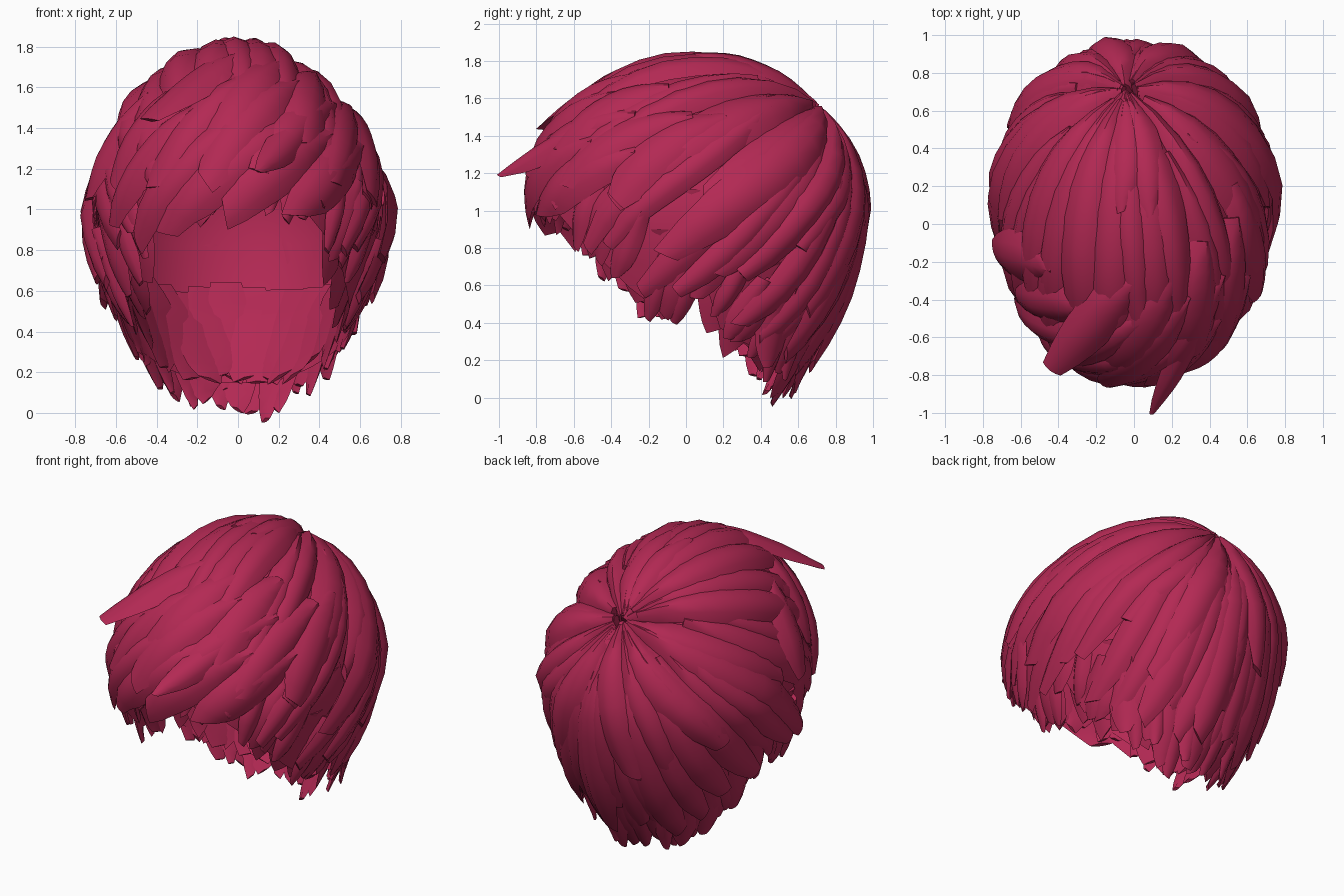
import bpy, bmesh, math, random
from mathutils import Vector

random.seed(11)
if "Cube" in bpy.data.objects:
    bpy.data.objects.remove(bpy.data.objects["Cube"], do_unlink=True)

hair = bpy.data.materials.new("crimson hair")
hair.use_nodes = True
hair.diffuse_color = (0.45, 0.022, 0.088, 1)
hair.node_tree.nodes["Principled BSDF"].inputs["Base Color"].default_value = hair.diffuse_color

CENTRE = Vector((0, 0.1, 0.98))
# Hem height by angle from the front
HEM = [(0, 1.0), (25, 0.93), (42, 0.73), (55, 0.55), (64, 0.42), (73, 0.35), (80, 0.42),
       (86, 0.55), (92, 0.5), (98, 0.24), (130, 0.1), (155, 0.03), (180, 0.03)]


def hem(az):
    a = abs((az + 180) % 360 - 180)
    for (a0, z0), (a1, z1) in zip(HEM, HEM[1:]):
        if a <= a1:
            return z0 + (z1 - z0) * (a - a0) / (a1 - a0)
    return HEM[-1][1]


def direction(az, z):
    """Unit direction for an angle (0 front, 90 left) and a height."""
    s = max(-0.95, min(0.99, (z - CENTRE.z) / (0.83 if z > CENTRE.z else 1.12)))
    h, a = math.sqrt(1 - s * s), math.radians(az)
    return Vector((h * math.sin(a), -h * math.cos(a), s))


def surface(d, lift=0.0):
    """Point on the head form, and its outward normal."""
    ry = 0.83 if d.y > 0 else 0.92
    rz = 0.8 - 0.05 * d.y if d.z > 0 else 1.12
    low = 1 + 0.12 * min(d.z, 0)
    narrow = low - 0.15 * max(d.z, 0)
    p = Vector((d.x * 0.73 * narrow, d.y * ry * low, d.z * rz))
    n = Vector((d.x / 0.73, d.y / ry, d.z / rz)).normalized()
    return CENTRE + p + n * lift, n


def add_object(name, bm):
    bmesh.ops.recalc_face_normals(bm, faces=bm.faces)
    me = bpy.data.meshes.new(name)
    bm.to_mesh(me)
    bm.free()
    me.materials.append(hair)
    ob = bpy.data.objects.new(name, me)
    bpy.context.collection.objects.link(ob)
    bpy.ops.object.select_all(action='DESELECT')
    ob.select_set(True)
    bpy.context.view_layer.objects.active = ob
    bpy.ops.object.shade_smooth_by_angle(angle=math.radians(45))


def slide(a, b, t):
    """Direction part way from a to b."""
    ang = a.angle(b)
    return (a * math.sin((1 - t) * ang) + b * math.sin(t * ang)).normalized()


def lock(bm, start, end, width, thick=0.035, lift=0.0, tip_lift=0.0, bend=0.0, root=0.35, tip=0.4):
    """Flattened tapering tuft swept over the head from start to end."""
    across = start.cross(end).normalized()
    slant = random.uniform(-0.9, 0.9)
    steps, rows = 9, []

    def at(t):
        d = (slide(start, end, t) + across * bend * math.sin(math.pi * t)).normalized()
        return surface(d, lift * min(1, 0.4 + 2 * t) + tip_lift * max(t, 0) ** 3)

    for i in range(steps + 1):
        t = i / steps
        p, n = at(t)
        tan = (at(t + 0.02)[0] - at(t - 0.02)[0]).normalized()
        side = tan.cross(n).normalized()
        if t < 0.5:
            w = width * (root + (1 - root) * math.sin(math.pi * t))
        else:
            w = width * (1 - (1 - tip) * ((t - 0.5) * 2) ** 2.5)
        h = thick * (1 if t < 0.7 else 1 - 2.6 * (t - 0.7))
        skew = tan * slant * w * max(0, t - 0.8) * 5
        row = [bm.verts.new(p + side * u * w + skew * u + n * (h * (1 - 1.6 * u * u)))
               for u in (-1, -0.55, 0, 0.55, 1)]
        row.append(bm.verts.new(p - n * thick * 0.7))
        rows.append(row)
    for a, b in zip(rows, rows[1:]):
        for j in range(6):
            k = (j + 1) % 6
            bm.faces.new((a[j], a[k], b[k], b[j]))
    bm.faces.new(rows[0])
    bm.faces.new(rows[-1])


WHORL = Vector((-0.06, 0.71, 0.7)).normalized()

# Scalp shell, open over the face and neck
bm = bmesh.new()
rings, segs, grid = 10, 48, []
for r in range(rings + 1):
    ring = []
    for s in range(segs):
        az = s * 360 / segs
        low = math.asin(direction(az, hem(az) + 0.1).z)
        el = math.radians(88) + (low - math.radians(88)) * r / rings
        a = math.radians(az)
        d = Vector((math.cos(el) * math.sin(a), -math.cos(el) * math.cos(a), math.sin(el)))
        ring.append(bm.verts.new(surface(d, -0.03)[0]))
    grid.append(ring)
for a, b in zip(grid, grid[1:]):
    for s in range(segs):
        k = (s + 1) % segs
        bm.faces.new((a[s], a[k], b[k], b[s]))
bm.faces.new(grid[0])
add_object("scalp_shell", bm)

# Inner lining of tufts behind the sideburns and nape
bm = bmesh.new()
for i in range(24):
    az = 52 + i * 256 / 23
    low = hem(az) + random.uniform(0.02, 0.1)
    lock(bm, direction(az, low + 0.5), direction(az, low), 0.11, 0.02, -0.1,
         random.uniform(-0.02, 0.04), root=0.7, tip=0.5)
add_object("inner_tufts", bm)

# Under layer: short tufts that make the jagged hem
bm = bmesh.new()
for i in range(50):
    az = i * 360 / 50 + random.uniform(-3, 3)
    back = abs(az - 180) < 60
    end = direction(az, hem(az) + random.uniform(-0.03, 0.09))
    sweep = 0 if back else (14 if az < 180 else -14)
    start = direction(az + sweep, hem(az) + random.uniform(0.4, 0.6))
    out = random.uniform(0.01, 0.1) if back else random.uniform(-0.02, 0.02)
    lock(bm, start, end, random.uniform(0.06, 0.11), 0.025, -0.02, out, root=0.6, tip=0.3)
add_object("hem_tufts", bm)

# Middle layer: long tufts over the sides and nape
bm = bmesh.new()
for i in range(26):
    az = 32 + i * 296 / 25 + random.uniform(-4, 4)
    end = direction(az, hem(az) + random.uniform(0.12, 0.34))
    lock(bm, slide(WHORL, end, 0.25), end, random.uniform(0.09, 0.13), 0.035, random.uniform(-0.01, 0.015),
         random.uniform(-0.01, 0.04), 0.1 * math.sin(math.radians(az)))
add_object("side_locks", bm)

# Top layer: locks of uneven length fanning out of the crown whorl
bm = bmesh.new()
for i in range(22):
    az = i * 360 / 22 + random.uniform(-5, 5)
    az -= 10 * math.sin(math.radians(az))
    drop = (0.42 if i % 2 else 0.62) + random.uniform(-0.08, 0.08)
    end = direction(az, hem(az) + drop)
    lock(bm, slide(WHORL, end, random.uniform(0.01, 0.08)), end, random.uniform(0.1, 0.16), 0.045,
         random.uniform(0.0, 0.035), random.uniform(-0.01, 0.03),
         0.1 * math.sin(math.radians(az)) + random.uniform(-0.04, 0.04), root=0.3, tip=0.4)
add_object("crown_locks", bm)

# Fringe swept to the right: start angle, start height, end angle, end height, tip lift
bm = bmesh.new()
for a0, z0, a1, z1, out in [
        (45, 1.35, -5, 0.98, 0.0), (30, 1.4, -28, 0.88, 0.0), (10, 1.45, -42, 0.84, 0.0),
        (65, 1.3, 22, 0.97, 0.0), (-15, 1.5, -55, 0.92, 0.0), (60, 1.5, 8, 1.17, 0.04),
        (40, 1.6, -12, 1.12, 0.04), (10, 1.63, -32, 1.1, 0.03), (85, 1.5, 38, 1.12, 0.03),
        (-30, 1.6, -58, 1.12, 0.0), (40, 1.7, -8, 1.25, 0.02), (5, 1.74, -31, 1.34, 0.2),
        (70, 1.65, 28, 1.3, 0.03), (100, 1.5, 60, 1.05, 0.02), (-60, 1.55, -75, 1.05, 0.02)]:
    lock(bm, direction(a0, z0), direction(a1, z1), random.uniform(0.11, 0.15), 0.04, 0.025, out, -0.04, 0.5, 0.45)
# Pointed wisp in front
lock(bm, direction(40, 1.45), direction(6, 1.14), 0.09, 0.035, 0.03, 0.18, 0, 0.6, 0.2)
add_object("fringe", bm)

# Small raised locks on the top
bm = bmesh.new()
for x, y in ((-0.1, 0.0), (0.13, -0.02)):
    end = Vector((x, y - 0.04, 1)).normalized()
    lock(bm, slide(WHORL, end, 0.1), end, 0.1, 0.035, 0.04, 0.02, 0.04, 0.5, 0.2)
add_object("top_wisps", bm)
